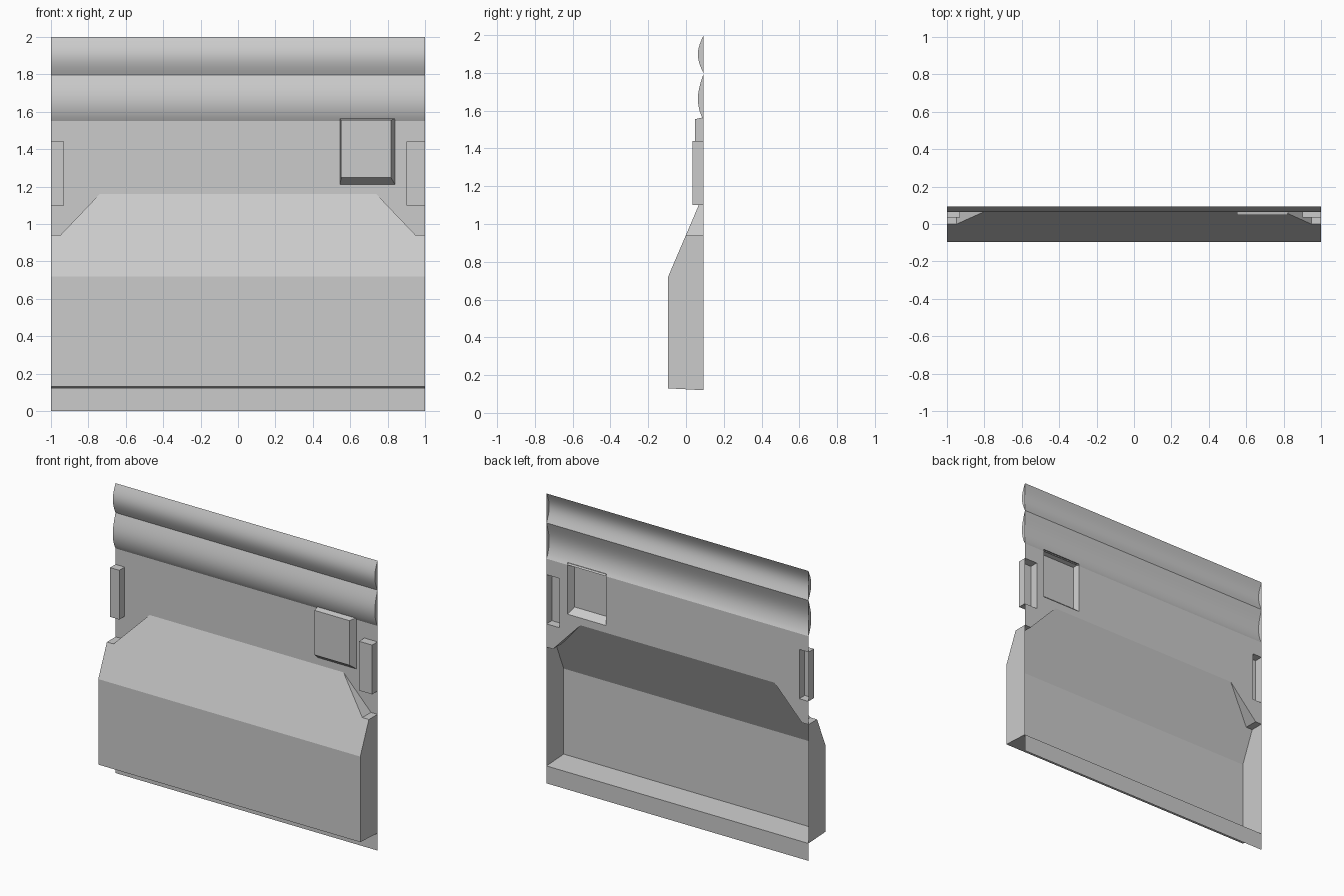
import bpy, bmesh, math

if "Cube" in bpy.data.objects:
    bpy.data.objects.remove(bpy.data.objects["Cube"])

BACK, FRONT = 0.093, -0.095      # wall plane and front of the lower bay

grey = bpy.data.materials.new("plain grey")
grey.diffuse_color = (0.6, 0.6, 0.6, 1)
grey.use_nodes = True
grey.node_tree.nodes["Principled BSDF"].inputs["Base Color"].default_value = grey.diffuse_color


def build(name, polys, smooth=False):
    """Make one open shell from a list of polygons, facing the front."""
    bm = bmesh.new()
    for p in polys:
        bm.faces.new([bm.verts.new(v) for v in p])
    bmesh.ops.remove_doubles(bm, verts=bm.verts, dist=0.0005)
    bmesh.ops.recalc_face_normals(bm, faces=bm.faces)
    bm.normal_update()
    if sum(f.normal.y * f.calc_area() for f in bm.faces) > 0:
        bmesh.ops.reverse_faces(bm, faces=bm.faces)
    me = bpy.data.meshes.new(name)
    bm.to_mesh(me)
    bm.free()
    me.materials.append(grey)
    ob = bpy.data.objects.new(name, me)
    bpy.context.collection.objects.link(ob)
    if smooth:
        bpy.ops.object.select_all(action='DESELECT')
        bpy.context.view_layer.objects.active = ob
        ob.select_set(True)
        bpy.ops.object.shade_smooth_by_angle(angle=math.radians(40))
    return ob


def strip(profile, x0=-1, x1=1):
    """Sweep a (y, z) profile along x."""
    return [[(x0, *a), (x1, *a), (x1, *b), (x0, *b)]
            for a, b in zip(profile, profile[1:])]


def rect(x0, x1, z0, z1, y):
    return [(x0, y, z0), (x1, y, z0), (x1, y, z1), (x0, y, z1)]


def open_box(name, base, front, y):
    """Raised plate, open at the back; base and front are x0, x1, z0, z1."""
    a, b = rect(*base, BACK), rect(*front, y)
    sides = [[a[i], a[(i + 1) % 4], b[(i + 1) % 4], b[i]] for i in range(4)]
    return build(name, [b] + sides)


# lower bay: skirt, underside, front, sloped top with clipped corners, ends
LEDGE, TOP, CX, TX = 0.94, 1.16, 0.95, 0.74
ym = FRONT + (BACK - FRONT) * (LEDGE - 0.72) / (TOP - 0.72)
polys = strip([(BACK, 0), (BACK, 0.12), (FRONT, 0.13), (FRONT, 0.72)])
polys.append([(-1, FRONT, 0.72), (1, FRONT, 0.72), (1, ym, LEDGE), (CX, ym, LEDGE),
              (TX, BACK, TOP), (-TX, BACK, TOP), (-CX, ym, LEDGE), (-1, ym, LEDGE)])
for s in (-1, 1):
    polys += [
        [(s, FRONT, 0.13), (s, FRONT, 0.72), (s, ym, LEDGE), (s, BACK, LEDGE), (s, BACK, 0.12)],
        [(s, ym, LEDGE), (s * CX, ym, LEDGE), (s * CX, BACK, LEDGE), (s, BACK, LEDGE)],
        [(s * CX, ym, LEDGE), (s * TX, BACK, TOP), (s * CX, BACK, LEDGE)]]
build("lower_bay", polys)

# upper wall with openings behind the raised plates
LEFT = (-1, -0.93, 1.10, 1.44)
RIGHT = (0.90, 1, 1.10, 1.44)
PANEL = (0.545, 0.84, 1.21, 1.565)
xs = [-1, -0.93, 0.545, 0.84, 0.90, 1]
zs = [TOP, 1.21, 1.44, 1.55]
polys = []
for x0, x1 in zip(xs, xs[1:]):
    for z0, z1 in zip(zs, zs[1:]):
        cx, cz = (x0 + x1) / 2, (z0 + z1) / 2
        if not any(o[0] < cx < o[1] and o[2] < cz < o[3] for o in (LEFT, RIGHT, PANEL)):
            polys.append(rect(x0, x1, z0, z1, BACK))
for s, bx in ((-1, 0.93), (1, 0.90)):       # wedges beside the clipped corners
    polys.append([(s * x, BACK, z) for x, z in
                  ((1, LEDGE), (CX, LEDGE), (TX, TOP), (bx, TOP), (bx, 1.10), (1, 1.10))])
wall = build("upper_wall", polys)

# raised plates
open_box("left_side_plate", LEFT, LEFT, 0.034)
open_box("right_side_plate", RIGHT, RIGHT, 0.034)
open_box("bevelled_panel", PANEL, (0.552, 0.818, 1.248, 1.555), 0.047)

# two rounded mouldings with closed ends
for name, z0, z1, p in (("lower_moulding", 1.55, 1.797, 0.87), ("top_moulding", 1.797, 2.0, 1.0)):
    n = 16
    prof = [(BACK - 0.03 * math.sin(math.pi * (i / n) ** p), z0 + (z1 - z0) * i / n)
            for i in range(n + 1)]
    caps = [[(s, *q) for q in prof] for s in (-1, 1)]
    build(name, strip(prof) + caps, smooth=True)
